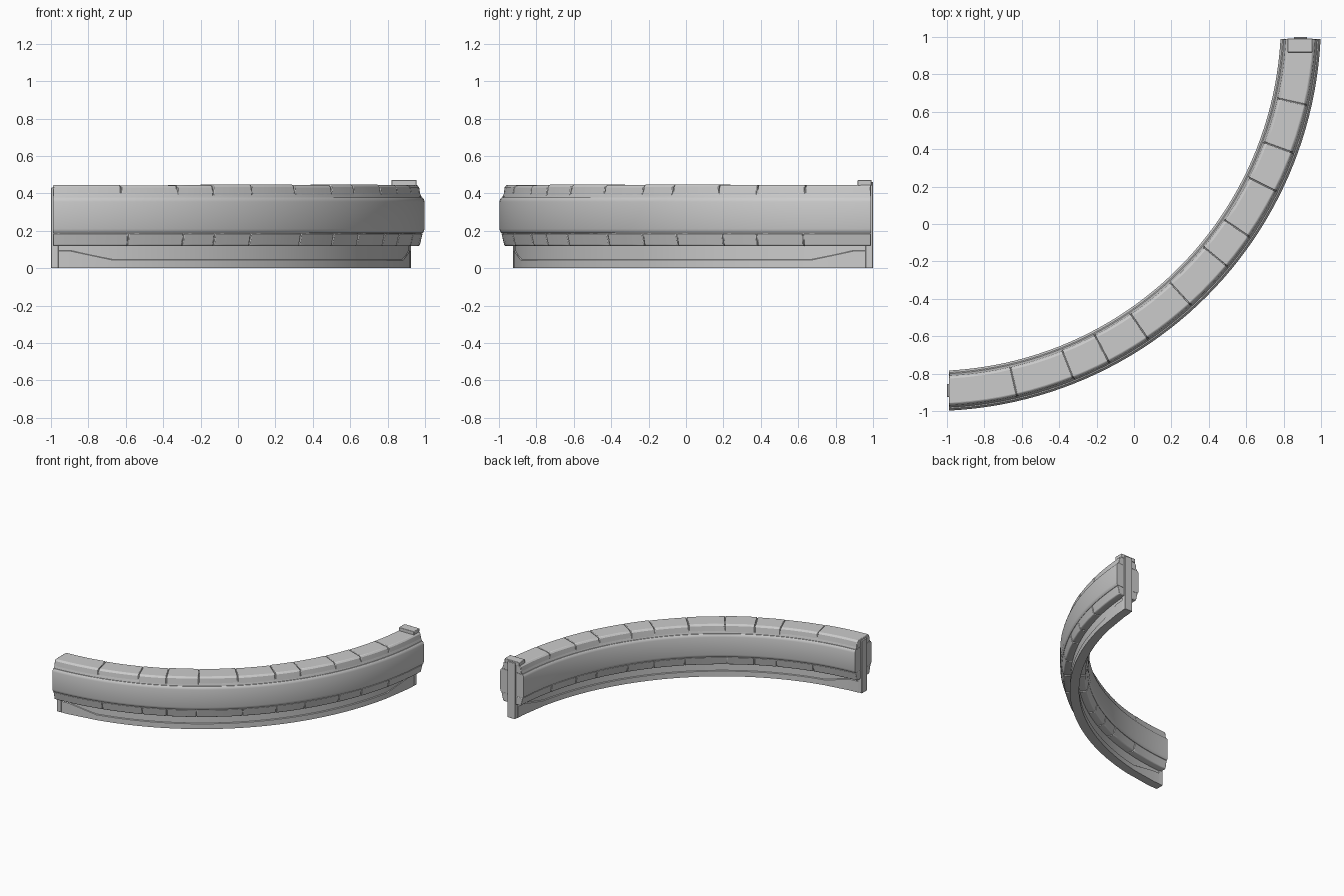
import bpy, bmesh, math, random
from mathutils import Vector

if "Cube" in bpy.data.objects:
    bpy.data.objects.remove(bpy.data.objects["Cube"])

random.seed(4)
CX, CY = -1.09, 1.09      # arc centre
R = 1.983                 # centre-line radius
END = 0.988               # flat end planes at x=-END and y=END
A0, A1 = math.radians(1.5), math.radians(88.5)


def finish(bm, name, bevel=0.0):
    bmesh.ops.recalc_face_normals(bm, faces=bm.faces)
    me = bpy.data.meshes.new(name)
    bm.to_mesh(me)
    bm.free()
    ob = bpy.data.objects.new(name, me)
    bpy.context.collection.objects.link(ob)
    bpy.context.view_layer.objects.active = ob
    ob.select_set(True)
    bpy.ops.object.shade_smooth_by_angle(angle=math.radians(30))
    ob.select_set(False)
    if bevel:
        m = ob.modifiers.new("soft_edges", 'BEVEL')
        m.width = bevel
        m.segments = 2
        m.limit_method = 'ANGLE'
        m.angle_limit = math.radians(35)
    return ob


def sweep(name, profile, angles, end=END, bevel=0.0):
    """Sweep profile(angle) -> [(offset, z)] round the arc, trim to the flat ends."""
    bm = bmesh.new()
    rings = []
    for a in angles:
        rings.append([bm.verts.new((CX + (R + o) * math.sin(a),
                                    CY - (R + o) * math.cos(a), z))
                      for o, z in profile(a)])
    n = len(rings[0])
    for p, q in zip(rings, rings[1:]):
        for i in range(n):
            j = (i + 1) % n
            bm.faces.new((p[i], p[j], q[j], q[i]))
    bm.faces.new(rings[0])
    bm.faces.new(rings[-1])
    for co, no in (((-end, 0, 0), (-1, 0, 0)), ((0, end, 0), (0, 1, 0))):
        geom = bm.verts[:] + bm.edges[:] + bm.faces[:]
        bmesh.ops.bisect_plane(bm, geom=geom, plane_co=co, plane_no=no, clear_outer=True)
        rim = [e for e in bm.edges if e.is_boundary]
        if rim:
            bmesh.ops.holes_fill(bm, edges=rim, sides=0)
    return finish(bm, name, bevel)


def steps(a, b, n):
    return [a + (b - a) * i / n for i in range(n + 1)]


def mirrored(half):
    """Closed profile from its outer half, listed bottom to top."""
    return half + [(-o, z) for o, z in reversed(half)]


def box(name, lo, hi, bevel):
    bm = bmesh.new()
    bmesh.ops.create_cube(bm, size=1)
    lo, hi = Vector(lo), Vector(hi)
    for v in bm.verts:
        v.co = Vector([(l + h) / 2 + c * (h - l) for l, h, c in zip(lo, hi, v.co)])
    return finish(bm, name, bevel)


full = steps(A0, A1, 48)

# narrow foot wall and hidden core behind the stone joints
sweep("foot_wall", lambda a: mirrored([(0.028, 0), (0.028, 0.14)]), full)
sweep("core", lambda a: mirrored([(0.072, 0.125), (0.09, 0.18), (0.09, 0.385), (0.066, 0.435)]), full, END - 0.002)

# plinth, low in the middle and raised towards both ends
f0, f1 = math.radians(5.5), math.radians(12)


def plinth(a):
    t = min(a, math.pi / 2 - a)
    h = 0.095 - 0.048 * min(1, max(0, (t - f0) / (f1 - f0)))
    return mirrored([(0.035, 0), (0.035, h - 0.004), (0.029, h)])


half = math.pi / 2
sweep("plinth", plinth, [A0, f0] + steps(f1, half - f1, 44) + [half - f0, A1], 0.965)

# smooth wall band
sweep("wall_band", lambda a: mirrored([(0.096, 0.187), (0.103, 0.195), (0.107, 0.21), (0.107, 0.355),
                                       (0.103, 0.37), (0.096, 0.378)]), full)

# stone courses: joint positions along the arc
joint_pts = [(-.645, -.835), (-.355, -.75), (-.17, -.67), (.03, -.55), (.245, -.37),
             (.435, -.175), (.56, -.03), (.69, .21), (.77, .41), (.84, .655)]
joints = [math.atan2(x - CX, CY - y) for x, y in joint_pts]


def course(name, half_profile, shift, jitter):
    cuts = [A0] + [j + random.uniform(-shift, shift) for j in joints] + [A1]
    for i, (a, b) in enumerate(zip(cuts, cuts[1:])):
        dz = random.uniform(-jitter, jitter)
        do = random.uniform(-jitter, jitter) * 0.7
        prof = mirrored([(o + do, z + (dz if z > 0.4 else 0)) for o, z in half_profile])
        sweep(f"{name}_{i + 1}", lambda _: prof, steps(a + 0.0012, b - 0.0012, max(3, round((b - a) / 0.04))),
              bevel=0.004)


course("coping_stone", [(0.088, 0.381), (0.08, 0.433), (0.069, 0.445)], 0.0, 0.003)
course("lower_stone", [(0.074, 0.118), (0.082, 0.122), (0.097, 0.186)], 0.02, 0.002)

# end posts, and a cap on one end
box("end_post_left", (-1.0, -0.925, 0), (-0.96, -0.855, 0.43), 0.003)
box("end_post_back", (0.855, 0.96, 0), (0.925, 1.0, 0.46), 0.003)
box("post_cap", (0.82, 0.918, 0.44), (0.955, 0.992, 0.472), 0.004)
